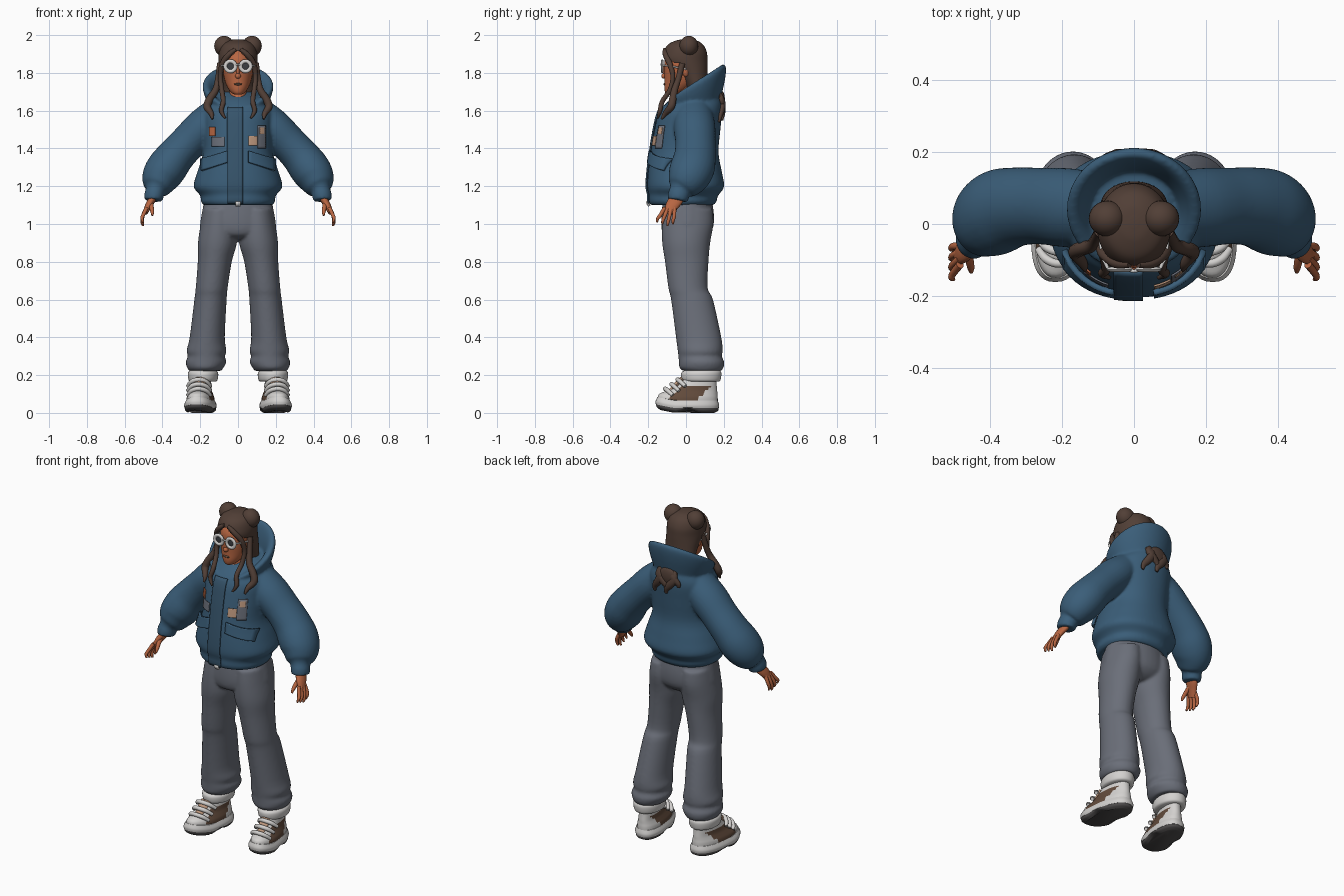
import bpy, bmesh, math
from mathutils import Vector, Matrix
from mathutils.bvhtree import BVHTree

cube = bpy.data.objects.get("Cube")
if cube:
    bpy.data.objects.remove(cube)


def material(name, *rgb):
    m = bpy.data.materials.new(name)
    colour = [(c / 255) ** 2.2 for c in rgb] + [1]
    m.use_nodes = True
    m.diffuse_color = colour
    m.node_tree.nodes["Principled BSDF"].inputs["Base Color"].default_value = colour
    return m


blue = material("jacket blue", 61, 94, 120)
navy = material("placket blue", 57, 85, 107)
grey = material("trouser grey", 106, 110, 120)
brown_hair = material("hair brown", 82, 65, 57)
skin_tone = material("skin", 182, 102, 68)
white = material("off white", 210, 208, 206)
rubber = material("sole rubber", 78, 76, 76)
suede = material("suede brown", 98, 76, 62)
tan = material("patch tan", 190, 152, 126)
glass = material("lens grey", 62, 64, 68)
parts = []


def finish(name, bm, mat, mirror=False):
    me = bpy.data.meshes.new(name)
    bm.to_mesh(me)
    bm.free()
    me.materials.append(mat)
    ob = bpy.data.objects.new(name, me)
    bpy.context.collection.objects.link(ob)
    if mirror:
        ob.modifiers.new("mirror", "MIRROR").use_mirror_merge = False
    parts.append(ob)
    return ob


def fuse(name, pieces, mat):
    """Mirror overlapping pieces and blend them into one soft garment."""
    bm = bmesh.new()
    for ob in pieces:
        bm.from_mesh(ob.data)
        parts.remove(ob)
        bpy.data.objects.remove(ob)
    whole = finish(name, bm, mat, True)
    remesh = whole.modifiers.new("blend", "REMESH")
    remesh.mode, remesh.voxel_size, remesh.use_smooth_shade = "VOXEL", .008, True
    soften = whole.modifiers.new("soften", "SMOOTH")
    soften.factor, soften.iterations = .5, 6
    return whole


def spline(rows, steps):
    """Smooth curve through rows of numbers."""
    out, last = [], len(rows) - 1
    for i in range(last):
        near = rows[max(i - 1, 0)], rows[i], rows[i + 1], rows[min(i + 2, last)]
        for k in range(steps):
            t = k / steps
            out.append([q + t * (r - p) / 2 + t * t * (p - 2.5 * q + 2 * r - s / 2)
                        + t ** 3 * (s - p + 3 * (q - r)) / 2 for p, q, r, s in zip(*near)])
    return out + [list(rows[-1])]


def skin(name, rings, mat, mirror=False, closed=False, keep=None):
    """Bridge a row of vertex rings into one surface."""
    bm = bmesh.new()
    loops = [[bm.verts.new(p) for p in ring] for ring in rings]
    n = len(loops[0])
    for a, b in zip(loops, loops[1:] + loops[:1] if closed else loops[1:]):
        for i in range(n):
            j = (i + 1) % n
            bm.faces.new((a[i], a[j], b[j], b[i]))
    if not closed:
        bm.faces.new(loops[0])
        bm.faces.new(loops[-1])
    bmesh.ops.recalc_face_normals(bm, faces=bm.faces)
    if keep:
        gone = [f for f in bm.faces if not keep(f.calc_center_median())]
        bmesh.ops.delete(bm, geom=gone, context="FACES")
    return finish(name, bm, mat, mirror)


def loft(name, rows, mat, mirror=False, power=2, steps=4, n=40, bend=None, keep=None):
    """Level rings given as height, x range, y range."""
    rings = []
    for z, x0, x1, y0, y1 in spline(rows, steps):
        ring = []
        for i in range(n):
            a = math.tau * i / n
            c, s = (math.copysign(abs(f) ** (2 / power), f) for f in (math.cos(a), math.sin(a)))
            p = Vector(((x0 + x1 + (x1 - x0) * c) / 2, (y0 + y1 + (y1 - y0) * s) / 2, z))
            ring.append(bend(p) if bend else p)
        rings.append(ring)
    return skin(name, rings, mat, mirror, keep=keep)


def even(rows):
    return [(z, -x, x, y0, y1) for z, x, y0, y1 in rows]


def tube(name, rows, mat, mirror=True, wide=1, n=10, steps=5):
    """Round limb along points given as x, y, z, radius."""
    path = spline(rows, steps)
    rings = []
    for i, (x, y, z, r) in enumerate(path):
        t = (Vector(path[min(i + 1, len(path) - 1)][:3]) - Vector(path[max(i - 1, 0)][:3])).normalized()
        u = t.cross(Vector((0, 0, 1) if abs(t.y) > 0.9 else (0, 1, 0))).normalized()
        v = u.cross(t)
        turn = [math.tau * k / n for k in range(n)]
        rings.append([Vector((x, y, z)) + r * (u * math.cos(a) + wide * v * math.sin(a)) for a in turn])
    return skin(name, rings, mat, mirror)


def ball(name, centre, size, mat, mirror=False):
    bm = bmesh.new()
    bmesh.ops.create_uvsphere(bm, u_segments=24, v_segments=14, radius=1,
                              matrix=Matrix.Translation(centre) @ Matrix.Diagonal((*size, 1)))
    return finish(name, bm, mat, mirror)


# Jacket body with hem band
torso = loft("body", even([
    (1.10, .182, -.187, .147), (1.12, .197, -.197, .162), (1.145, .197, -.197, .167),
    (1.16, .207, -.197, .177), (1.2, .235, -.205, .202), (1.28, .214, -.2, .189),
    (1.38, .183, -.187, .172), (1.5, .185, -.167, .182), (1.6, .185, -.14, .192),
    (1.66, .14, -.08, .188), (1.7, .09, .0, .165)]), blue, power=2.2, n=56)
tree = BVHTree.FromPolygons([v.co for v in torso.data.vertices],
                            [list(p.vertices) for p in torso.data.polygons])


def on_jacket(x, z, side=-1, gap=0.0):
    hit, normal, _, _ = tree.ray_cast(Vector((x, side, z)), Vector((0, -side, 0)))
    return hit + normal * gap if hit else Vector((x, side * 0.1, z))


def plate(name, x0, x1, z0, z1, mat, thick=.005, slope=0, mirror=False, cols=8, rows=10):
    """Panel that follows the front of the jacket."""
    bm = bmesh.new()
    grid = [[bm.verts.new(on_jacket(x0 + (x1 - x0) * i / cols,
                                    z0 + (z1 - z0) * j / rows - slope * i / cols, gap=.002))
             for j in range(rows + 1)] for i in range(cols + 1)]
    for a, b in zip(grid, grid[1:]):
        for j in range(rows):
            bm.faces.new((a[j], b[j], b[j + 1], a[j + 1]))
    ob = finish(name, bm, mat, mirror)
    solid = ob.modifiers.new("thickness", "SOLIDIFY")
    solid.thickness, solid.offset = thick, 1


# Jacket front details
plate("placket", -.055, .025, 1.11, 1.615, navy, .008, rows=30)
plate("zip_tab", -.012, .012, 1.1, 1.122, white, .014, cols=2, rows=2)
plate("pocket_flap", .052, .185, 1.325, 1.385, blue, .016, .045, True)
plate("left_tan_patch", .055, .1, 1.415, 1.465, tan)
plate("left_grey_patch", .102, .142, 1.4, 1.52, grey)
plate("left_patch_top", .11, .135, 1.475, 1.51, tan, .007)
plate("right_orange_patch", -.148, -.118, 1.465, 1.512, skin_tone)
plate("right_grey_patch", -.135, -.07, 1.41, 1.46, grey)

# Puffy sleeves ending in gathered cuffs
sleeve = tube("sleeve", [
    (.09, .04, 1.595, .09), (.18, .045, 1.515, .1), (.26, .05, 1.435, .097),
    (.325, .048, 1.365, .1), (.375, .035, 1.3, .107), (.41, .01, 1.245, .1),
    (.43, -.02, 1.195, .075), (.437, -.03, 1.178, .053), (.445, -.04, 1.15, .052),
    (.448, -.045, 1.125, .048)], blue, False, wide=1.1, n=28)

# Wide collar: a tilted ring, high at the back and dipping to a V in front
section = spline([(.85, -.17), (.96, -.09), (1.01, -.03), (.99, .002), (.89, .008),
                  (.78, -.02), (.68, -.08), (.6, -.17)], 3)
rings = []
for i in range(56):
    a = math.tau * i / 56
    c = math.cos(a)
    rim = 1.742 + .095 * c - .03 * max(0, -c) ** 3
    rings.append([Vector((.185 * r * math.sin(a), .04 + .17 * r * c, rim + dz * (.64 + .36 * c)))
                  for r, dz in section])
collar = skin("collar", rings, blue, closed=True)
fuse("jacket", [torso, sleeve, collar], blue)

# Trousers: seat and two wide legs
seat = loft("seat", even([(1.14, .175, -.12, .135), (1.05, .193, -.13, .148), (.98, .198, -.13, .143),
                          (.94, .15, -.115, .115), (.92, .08, -.07, .08)]), grey)
leg = loft("leg", [
    (1.08, .01, .185, -.12, .14), (1.0, .006, .198, -.127, .145), (.9, .006, .212, -.126, .128),
    (.8, .033, .213, -.111, .119), (.66, .055, .224, -.093, .115), (.6, .06, .231, -.079, .143),
    (.4, .07, .256, -.053, .187), (.33, .061, .272, -.044, .194), (.3, .07, .265, -.04, .19),
    (.27, .061, .277, -.038, .202), (.24, .076, .27, -.035, .199), (.222, .09, .258, -.015, .187)], grey)
fuse("trousers", [seat, leg], grey)
loft("sock_cuffs", [(.165, .12, .25, -.005, .172), (.175, .108, .262, -.022, .183),
                    (.212, .105, .265, -.025, .187), (.228, .12, .25, 0, .175)], white, True)


# Shoes, splayed outward with raised toes and an arch under the sole
def splay(p):
    arch = max(0, .03 - p.z) * .8 * math.exp(-((p.y - .01) / .035) ** 2)
    return Vector((p.x - p.y * .12, p.y, p.z + max(0, -p.y - .06) * .2 + arch))


def shoe(name, rows, mat, power=2.4):
    return loft(name, rows, mat, True, power, bend=splay)


shoe("soles", [(0, .14, .26, -.135, .15), (.012, .123, .277, -.155, .17),
               (.03, .122, .278, -.158, .172)], rubber)
shoe("midsoles", [(.025, .12, .28, -.16, .173), (.042, .118, .282, -.161, .175),
                  (.065, .128, .272, -.152, .168)], white)
upper = shoe("shoe_uppers", [
    (.05, .128, .272, -.152, .168), (.08, .13, .27, -.145, .168), (.1, .138, .262, -.118, .166),
    (.12, .146, .254, -.085, .165), (.15, .15, .25, -.04, .162), (.185, .155, .245, -.01, .16)], white, 2.2)
upper.data.materials.append(suede)
for f in upper.data.polygons:
    c = f.center
    if .065 < c.z < .14 and -.165 < c.y - c.z < -.01 and abs(f.normal.x) > .45:
        f.material_index = 1
tube("shoe_tongues", [(.207, -.085, .115, .02), (.203, -.05, .148, .03), (.2, -.02, .18, .03)], tan, wide=.5)
for k in range(3):
    y, z = -.1 + .033 * k, .118 + .024 * k
    tube(f"shoe_strap_{k + 1}", [(.145, y + .03, z - .025, .01), (.17, y + .003, z, .012),
                                 (.21, y - .01, z + .01, .012), (.245, y + .003, z, .012),
                                 (.266, y + .03, z - .025, .01)], white)

# Hands
tube("palms", [(.447, -.042, 1.15, .02), (.458, -.055, 1.125, .02), (.475, -.075, 1.095, .018),
               (.49, -.09, 1.06, .013)], skin_tone, wide=1.9, n=14)
for k in range(4):
    y = -.062 - .017 * k
    drop = .01 * abs(k - 1)
    tube(f"finger_{k + 1}", [(.484, y, 1.085, .011), (.503, y - .008 * k, 1.045, .01),
                             (.508, y - .01 * k - .006, 1.01 + drop, .009),
                             (.502, y - .011 * k - .008, .99 + drop, .005)], skin_tone)
tube("thumbs", [(.462, -.07, 1.115, .014), (.458, -.1, 1.09, .012), (.454, -.122, 1.065, .01),
                (.453, -.134, 1.045, .005)], skin_tone)

# Head and face
loft("neck", even([(1.58, .07, -.1, .05), (1.64, .058, -.085, .05), (1.68, .045, -.055, .05),
                   (1.75, .045, -.045, .05)]), skin_tone)
loft("face", even([(1.685, .018, -.1, -.05), (1.695, .035, -.11, -.02), (1.72, .054, -.115, .02),
                   (1.76, .07, -.114, .06), (1.82, .08, -.115, .08), (1.88, .076, -.11, .08),
                   (1.93, .045, -.07, .05)]), skin_tone)
ball("nose", (0, -.117, 1.783), (.015, .014, .014), skin_tone)
ball("nose_bridge", (0, -.112, 1.81), (.009, .011, .03), skin_tone)
ball("mouth", (0, -.113, 1.74), (.022, .007, .006), suede)
ball("ears", (.083, .0, 1.81), (.014, .02, .03), skin_tone, True)

# Round glasses
circle = [math.tau * i / 24 for i in range(24)]
skin("glasses_rims", [[Vector((.04 + (.027 + .01 * math.cos(b)) * math.cos(a), -.126 + .007 * math.sin(b),
                               1.835 + (.027 + .01 * math.cos(b)) * math.sin(a))) for b in circle[::3]]
                      for a in circle], white, True, closed=True)
ball("glasses_lenses", (.04, -.124, 1.835), (.024, .004, .024), glass, True)
tube("glasses_bridge", [(-.014, -.128, 1.84, .005), (0, -.131, 1.845, .005), (.014, -.128, 1.84, .005)], white, False)
tube("glasses_arms", [(.073, -.123, 1.84, .005), (.09, -.08, 1.835, .005), (.094, 0, 1.82, .005)], white)

# Hair cap with a parted hairline, and two buns
loft("hair_cap", even([(1.64, .075, .01, .12), (1.72, .09, 0, .118), (1.8, .097, -.05, .115),
                       (1.86, .103, -.12, .114), (1.91, .1, -.118, .11), (1.95, .082, -.095, .09),
                       (1.972, .045, -.05, .055), (1.978, .012, -.01, .02)]), brown_hair, steps=8, n=64,
     keep=lambda c: c.y > -.025 or c.z > 1.918 - .7 * abs(c.x))
ball("hair_buns", (.074, .015, 1.942), (.052, .05, .054), brown_hair, True)

# Long front locks
tube("parting_locks", [(.012, -.112, 1.925, .01), (.05, -.108, 1.895, .015), (.083, -.085, 1.845, .015),
                       (.093, -.07, 1.78, .013), (.086, -.085, 1.71, .013), (.078, -.125, 1.65, .013),
                       (.088, -.138, 1.6, .012), (.068, -.15, 1.56, .005)], brown_hair, steps=6)
tube("outer_locks", [(.095, -.02, 1.85, .016), (.105, -.04, 1.77, .016), (.118, -.06, 1.71, .018),
                     (.15, -.07, 1.66, .02), (.163, -.08, 1.62, .02), (.142, -.11, 1.585, .014),
                     (.136, -.13, 1.555, .005)], brown_hair, steps=6)

# Tangled curls lying on the back
ball("back_hair", (-.01, .188, 1.655), (.055, .018, .05), brown_hair)
for k, (x, low, sway) in enumerate([(-.06, 1.6, .02), (-.025, 1.55, -.025),
                                    (.02, 1.58, .025), (.06, 1.54, -.025)]):
    curl = []
    for i in range(6):
        t = i / 5
        p = on_jacket(x + sway * math.sin(5 * t), 1.695 + (low - 1.695) * t, 1, .004)
        curl.append((*p, .006 + .018 * math.sin(math.pi * (.2 + .75 * t))))
    tube(f"back_curl_{k + 1}", curl, brown_hair, False, wide=.7)

# Smooth shading with crisp edges
bpy.ops.object.select_all(action="DESELECT")
for ob in parts:
    ob.select_set(True)
bpy.context.view_layer.objects.active = parts[0]
bpy.ops.object.shade_smooth_by_angle(angle=math.radians(50))
